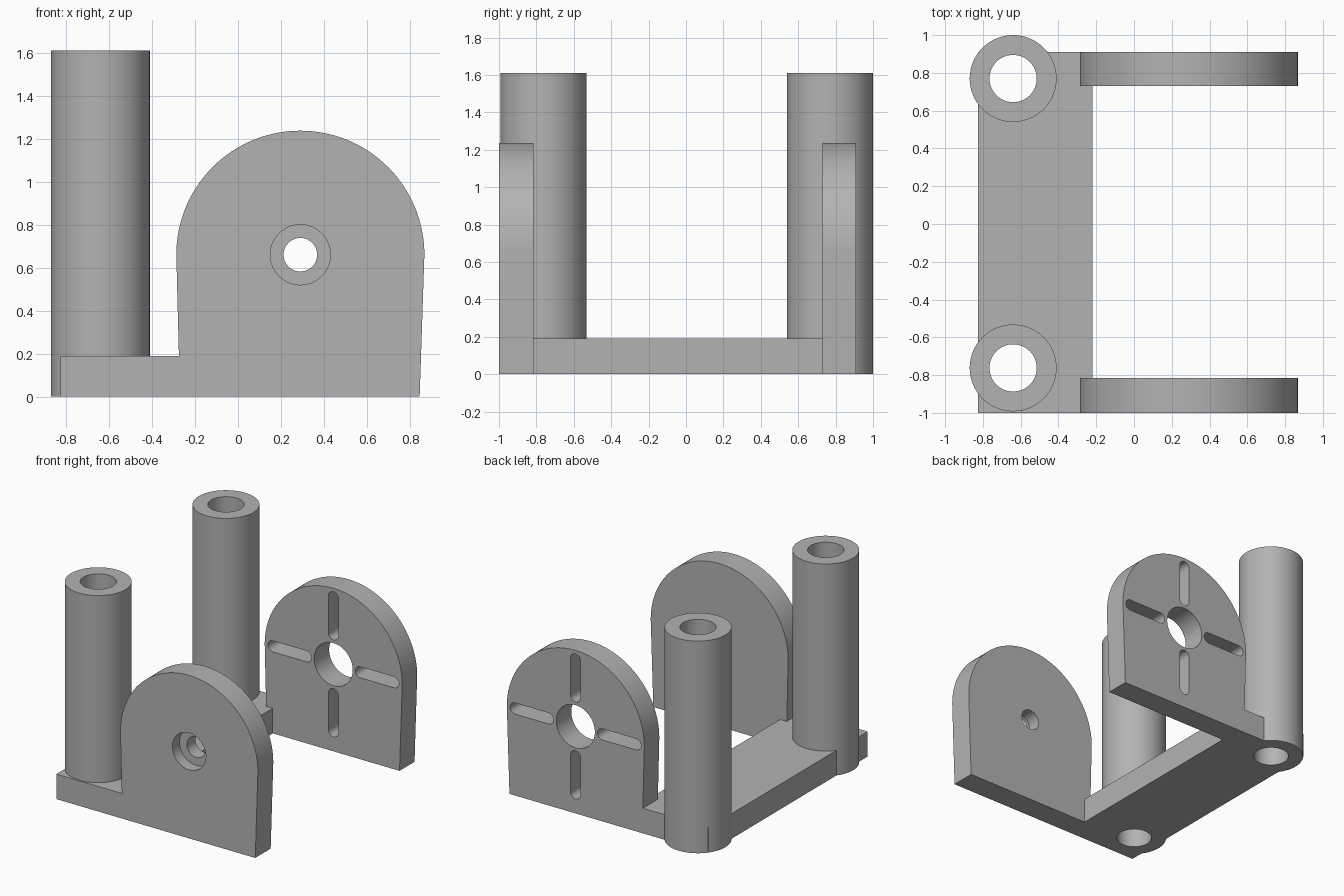
import bpy, bmesh, math
from mathutils import Matrix

if "Cube" in bpy.data.objects:
    bpy.data.objects.remove(bpy.data.objects["Cube"])

grey = bpy.data.materials.new("grey")
grey.diffuse_color = (0.45, 0.45, 0.45, 1)
grey.use_nodes = True
grey.node_tree.nodes["Principled BSDF"].inputs["Base Color"].default_value = grey.diffuse_color


def prism(name, pts, lo, hi, upright=False):
    """Extrude an outline along z, or along y when upright (points are x, z)."""
    bm = bmesh.new()
    place = (lambda a, b, d: (a, d, b)) if upright else (lambda a, b, d: (a, b, d))
    face = bm.faces.new([bm.verts.new(place(a, b, lo)) for a, b in pts])
    ext = bmesh.ops.extrude_face_region(bm, geom=[face])
    verts = [g for g in ext["geom"] if isinstance(g, bmesh.types.BMVert)]
    bmesh.ops.translate(bm, verts=verts, vec=place(0, 0, hi - lo))
    bmesh.ops.recalc_face_normals(bm, faces=bm.faces)
    me = bpy.data.meshes.new(name)
    bm.to_mesh(me)
    bm.free()
    me.materials.append(grey)
    ob = bpy.data.objects.new(name, me)
    bpy.context.collection.objects.link(ob)
    return ob


def arc(cx, cy, r, a0, a1, n):
    return [(cx + r * math.cos(math.radians(a0 + (a1 - a0) * i / n)),
             cy + r * math.sin(math.radians(a0 + (a1 - a0) * i / n))) for i in range(n + 1)]


def circle(cx, cy, r, n=64):
    return arc(cx, cy, r, 0, 360, n)[:-1]


def combine(ob, tool, operation):
    mod = ob.modifiers.new("bool", 'BOOLEAN')
    mod.object, mod.operation, mod.solver = tool, operation, 'EXACT'
    bpy.context.view_layer.objects.active = ob
    bpy.ops.object.modifier_apply(modifier=mod.name)
    bpy.data.objects.remove(tool)


CX, CZ, R = 0.29, 0.66, 0.577
plate_outline = [(-0.27, 0), (0.845, 0)] + arc(CX, CZ, R, 0, 180, 64)

# base strip with short tabs reaching into both plates
base = prism("base_with_posts", [(-0.825, -1), (-0.26, -1), (-0.26, -0.815), (-0.22, -0.815),
                      (-0.22, 0.73), (-0.26, 0.73), (-0.26, 0.91), (-0.825, 0.91)], 0, 0.19)

# two hollow posts, bored right through the base
posts = [(-0.64, -0.762), (-0.64, 0.77)]
for x, y in posts:
    combine(base, prism("post", circle(x, y, 0.23), 0, 1.61), 'UNION')
for x, y in posts:
    combine(base, prism("bore", circle(x, y, 0.125), -0.1, 1.8), 'DIFFERENCE')

# front plate with a counterbored shaft hole
front = prism("front_plate", plate_outline, -1, -0.815, True)
combine(front, prism("hole", circle(CX, CZ, 0.078), -1.1, -0.7, True), 'DIFFERENCE')
combine(front, prism("counterbore", circle(CX, CZ, 0.14), -1.1, -0.915, True), 'DIFFERENCE')

# back plate with a large hole and four radial slots
back = prism("back_plate", plate_outline, 0.73, 0.91, True)
combine(back, prism("hole", circle(CX, CZ, 0.162), 0.6, 1.1, True), 'DIFFERENCE')
w = 0.042
slot_outline = arc(0.55 - w, 0, w, -90, 90, 12) + arc(0.185 + w, 0, w, 90, 270, 12)
for k in range(4):
    c, s = [(1, 0), (0, 1), (-1, 0), (0, -1)][k]
    pts = [(CX + a * c - b * s, CZ + a * s + b * c) for a, b in slot_outline]
    combine(back, prism("slot", pts, 0.6, 1.1, True), 'DIFFERENCE')

# smooth round walls, keep hard edges
for ob in (base, front, back):
    bpy.ops.object.select_all(action='DESELECT')
    ob.select_set(True)
    bpy.context.view_layer.objects.active = ob
    bpy.ops.object.shade_smooth_by_angle(angle=math.radians(30))
